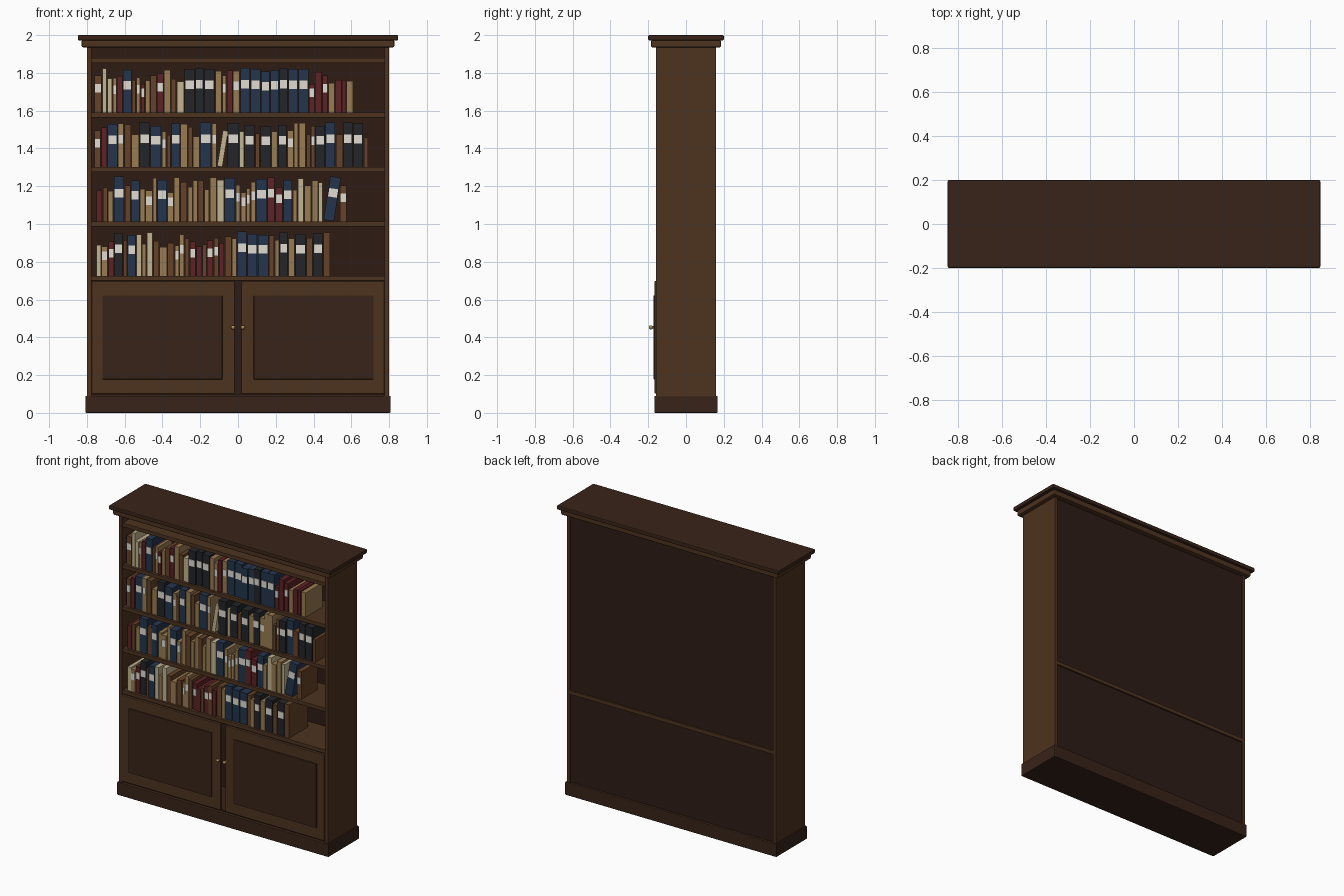
import bpy, bmesh, math, random
from mathutils import Matrix, Vector

if "Cube" in bpy.data.objects:
    bpy.data.objects.remove(bpy.data.objects["Cube"])

random.seed(7)


def material(name, rgb):
    m = bpy.data.materials.new(name)
    m.diffuse_color = (*rgb, 1)
    m.use_nodes = True
    m.node_tree.nodes["Principled BSDF"].inputs["Base Color"].default_value = m.diffuse_color
    return m


WOOD = material("walnut", (0.075, 0.033, 0.014))
DARK = material("dark_walnut", (0.040, 0.017, 0.009))
BACK = material("back_walnut", (0.026, 0.012, 0.007))
BRASS = material("brass", (0.45, 0.28, 0.09))
COVERS = {
    "n": material("navy_cover", (0.018, 0.035, 0.075)),
    "k": material("black_cover", (0.016, 0.018, 0.022)),
    "b": material("brown_cover", (0.13, 0.055, 0.022)),
    "t": material("tan_cover", (0.32, 0.20, 0.085)),
    "c": material("cream_cover", (0.55, 0.46, 0.28)),
    "r": material("red_cover", (0.11, 0.016, 0.018)),
    "label": material("spine_label", (0.75, 0.72, 0.65)),
}


def add_box(bm, x, y, z, slot=0, turn=None):
    """Axis-aligned box from (min, max) ranges, optionally transformed."""
    size = Vector((x[1] - x[0], y[1] - y[0], z[1] - z[0]))
    mid = Vector((x[0] + x[1], y[0] + y[1], z[0] + z[1])) / 2
    mat = Matrix.Translation(mid) @ Matrix.Diagonal((*size, 1))
    verts = bmesh.ops.create_cube(bm, size=1, matrix=(turn or Matrix()) @ mat)["verts"]
    for f in {f for v in verts for f in v.link_faces}:
        f.material_index = slot


def finish(bm, name, mats):
    me = bpy.data.meshes.new(name)
    bm.to_mesh(me)
    bm.free()
    for m in mats:
        me.materials.append(m)
    ob = bpy.data.objects.new(name, me)
    bpy.context.collection.objects.link(ob)
    return ob


def board(name, x, y, z, mat=WOOD, bevel=0.002):
    bm = bmesh.new()
    add_box(bm, x, y, z)
    ob = finish(bm, name, [mat])
    if bevel:
        mod = ob.modifiers.new("edge", "BEVEL")
        mod.width, mod.segments = bevel, 2
    return ob


# Carcass: plinth, cornice, back and floor
board("plinth", (-0.808, 0.808), (-0.168, 0.168), (0, 0.09), DARK, 0.005)
board("cornice_lower", (-0.828, 0.828), (-0.185, 0.185), (1.935, 1.975), WOOD, 0.008)
board("cornice_top", (-0.848, 0.848), (-0.2, 0.2), (1.972, 2.0), DARK, 0.006)
board("back_panel", (-0.778, 0.778), (0.138, 0.15), (0.09, 1.937), BACK, 0)
board("cabinet_floor", (-0.778, 0.778), (-0.145, 0.14), (0.088, 0.1), DARK, 0)

# Shelves
SHELF_TOPS = [0.725 + 0.2885 * i for i in range(5)]
for i, z in enumerate(SHELF_TOPS):
    board(f"shelf_{i + 1}", (-0.778, 0.778), (-0.15, 0.16 if i == 0 else 0.14), (z - 0.026, z))

# Sides, doors and knobs, one per hand
for s, side in ((-1, "left"), (1, "right")):
    def span(a, b):
        return tuple(sorted((s * a, s * b)))

    board(f"{side}_side", span(0.776, 0.80), (-0.16, 0.16), (0.085, 1.94))
    board(f"{side}_door", span(0.018, 0.775), (-0.166, -0.145), (0.103, 0.697), WOOD, 0.003)
    board(f"{side}_door_panel", span(0.083, 0.718), (-0.173, -0.16), (0.178, 0.622), DARK, 0.003)

    bm = bmesh.new()
    bmesh.ops.create_uvsphere(bm, u_segments=16, v_segments=10, radius=0.011,
                              matrix=Matrix.Translation((s * 0.026, -0.186, 0.453)))
    bmesh.ops.create_cone(bm, cap_ends=True, segments=12, radius1=0.006, radius2=0.006, depth=0.024,
                          matrix=Matrix.Translation((s * 0.026, -0.174, 0.453))
                          @ Matrix.Rotation(math.pi / 2, 4, "X"))
    for f in bm.faces:
        f.smooth = len(f.verts) < 5
    finish(bm, f"{side}_knob", [BRASS])


# Books: one letter per cover colour, capital = labelled spine, "/" = next one leans
ROWS = [
    ("cTRKbNctcbtbTTbRrbRBrbtNNNbtKtKbKb", -0.75, 0.487),
    ("rbtNbNtTtNTtbttbttcNTTTTNRRNtcttc/NB", -0.75, 0.575),
    ("BrNTbtKNTbNtbtNT/cKcKbKtKTttbBKNbKKb", -0.76, 0.687),
    ("BccTrNbTRtbRtbcKKKtTrTNNNNKNNRrRtrrt", -0.76, 0.608),
]
SLOTS = list(COVERS)
for row, (code, x0, x1) in enumerate(ROWS):
    z0 = SHELF_TOPS[row]
    books, lean = [], 0
    for ch in code:
        if ch == "/":
            lean = 0.16
            continue
        big = ch in "NK"
        w = random.uniform(0.046, 0.062) if big else random.uniform(0.02, 0.042)
        h = random.uniform(0.215, 0.237) if big else random.uniform(0.15, 0.235)
        books.append((ch, w, h, lean))
        lean = 0
    gap = 0.004
    extra = sum(h * math.sin(a) * 0.8 for _, _, h, a in books) + gap * (len(books) - 1)
    fit = (x1 - x0 - extra) / sum(b[1] for b in books)
    bm = bmesh.new()
    x = x0
    for ch, w, h, a in books:
        w *= fit
        front = -0.133 + random.uniform(-0.004, 0.004)
        depth = random.uniform(0.15, 0.21)
        # leaning books pivot on their lower right corner
        turn = Matrix.Translation((x + w, 0, z0)) @ Matrix.Rotation(a, 4, "Y") @ Matrix.Translation((-w, 0, 0))
        if a:
            turn = Matrix.Translation((0, 0, w * math.sin(a) * 0.1)) @ turn
        add_box(bm, (0, w), (front, front + depth), (0, h), SLOTS.index(ch.lower()), turn)
        if ch.isupper():
            add_box(bm, (w * 0.08, w * 0.92), (front - 0.003, front + 0.004),
                    (h * 0.54, h * 0.54 + 0.045), SLOTS.index("label"), turn)
        x += w + gap + h * math.sin(a) * 0.8
    finish(bm, f"books_row_{row + 1}", COVERS.values())
